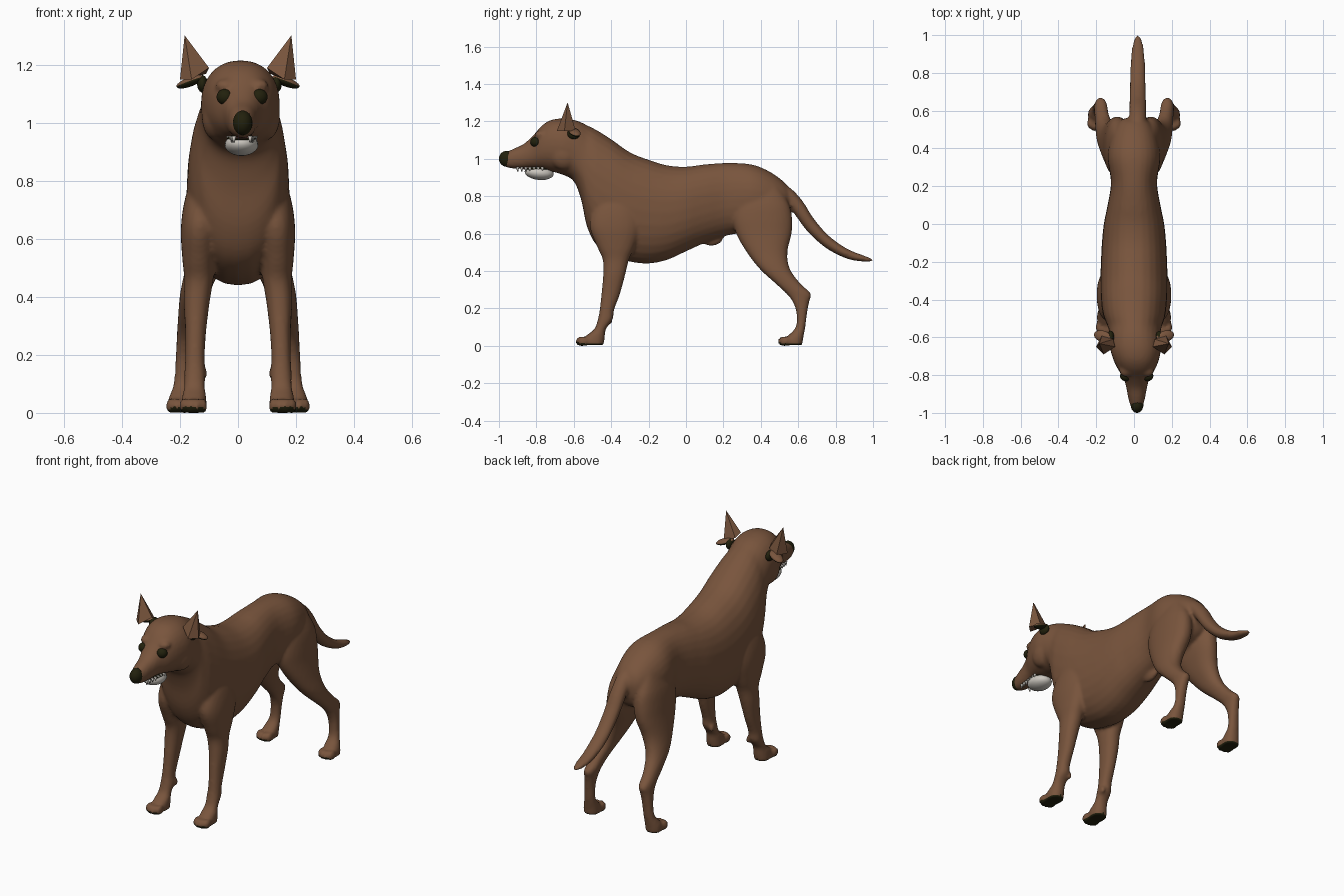
import bpy, bmesh
from math import cos, sin, pi
from mathutils import Vector, Matrix, Euler

cube = bpy.data.objects.get("Cube")
if cube:
    bpy.data.objects.remove(cube)


def material(name, color):
    m = bpy.data.materials.new(name)
    m.use_nodes = True
    m.diffuse_color = (*color, 1)
    m.node_tree.nodes["Principled BSDF"].inputs["Base Color"].default_value = (*color, 1)
    return m


BROWN = material("brown coat", (.19, .09, .046))
DARK = material("dark skin", (.016, .015, .004))
WHITE = material("jaw white", (.6, .57, .52))
PINK = material("tongue pink", (.5, .17, .17))


def make_object(name, bm, *mats):
    bmesh.ops.recalc_face_normals(bm, faces=bm.faces)
    for f in bm.faces:
        f.smooth = True
    mesh = bpy.data.meshes.new(name)
    bm.to_mesh(mesh)
    bm.free()
    for m in mats:
        mesh.materials.append(m)
    obj = bpy.data.objects.new(name, mesh)
    bpy.context.collection.objects.link(obj)
    return obj


def smooth_rows(rows, steps=4):
    """Catmull-Rom interpolation between cross-section rows."""
    rows = [Vector(r) for r in rows]
    out = []
    for i in range(len(rows) - 1):
        p0, p1, p2 = rows[max(i - 1, 0)], rows[i], rows[i + 1]
        p3 = rows[min(i + 2, len(rows) - 1)]
        for k in range(steps):
            t = k / steps
            out.append(p1 + (p2 - p0) * (t / 2) + (p0 * 2 - p1 * 5 + p2 * 4 - p3) * (t * t / 2)
                       + (p1 * 3 - p0 - p2 * 3 + p3) * (t ** 3 / 2))
    return out + [rows[-1]]


def loft(bm, rows, place, sides=28, power=.9):
    """Skin rounded sections; place(row, a, b) maps a unit circle to space."""
    rings = []
    for r in smooth_rows(rows):
        ring = []
        for k in range(sides):
            c, s = cos(2 * pi * k / sides), sin(2 * pi * k / sides)
            a = abs(c) ** power * (1 if c > 0 else -1)
            b = abs(s) ** power * (1 if s > 0 else -1)
            ring.append(bm.verts.new(place(r, a, b)))
        rings.append(ring)
    for lo, hi in zip(rings, rings[1:]):
        for k in range(sides):
            n = (k + 1) % sides
            bm.faces.new((lo[k], lo[n], hi[n], hi[k]))
    bm.faces.new(rings[0][::-1])
    bm.faces.new(rings[-1])


def ball(bm, center, radii, turn=(0, 0, 0)):
    matrix = Matrix.LocRotScale(Vector(center), Euler(turn), Vector(radii))
    bmesh.ops.create_uvsphere(bm, u_segments=20, v_segments=12, radius=1, matrix=matrix)


def ball_object(name, mat, center, radii, turn=(0, 0, 0)):
    bm = bmesh.new()
    ball(bm, center, radii, turn)
    return make_object(name, bm, mat)


def upright(center_x):
    # row: y, bottom, top, half width
    def place(r, a, b):
        y, low, high, half = r
        shift = center_x(y)
        return (shift + half * a, y, (low + high) / 2 + (high - low) / 2 * b)
    return place


def level(side):
    # row: z, front, back, inner, outer
    def rowfix(r, a, b):
        z, y0, y1, x0, x1 = r
        return (side * ((x0 + x1) / 2 + (x1 - x0) / 2 * a), (y0 + y1) / 2 + (y1 - y0) / 2 * b, z)
    return rowfix


# Trunk, neck and head: y, bottom, top, half width
trunk = [(.56, .72, .82, .05), (.53, .66, .87, .09), (.45, .62, .93, .125), (.35, .61, .97, .14),
         (.22, .59, .978, .122), (.1, .55, .97, .14), (0, .505, .958, .16), (-.1, .46, .965, .17),
         (-.2, .44, .995, .175), (-.3, .45, 1.035, .178), (-.4, .48, 1.105, .175),
         (-.48, .54, 1.155, .165), (-.53, .64, 1.18, .148), (-.56, .78, 1.195, .138),
         (-.6, .88, 1.208, .135), (-.66, .915, 1.216, .135), (-.72, .932, 1.208, .12),
         (-.77, .945, 1.178, .098), (-.82, .95, 1.122, .068), (-.87, .948, 1.078, .054),
         (-.92, .948, 1.055, .045), (-.96, .955, 1.035, .033), (-.975, .97, 1.02, .02)]

# Tail: y, bottom, top, half width
tail = [(.46, .82, .92, .03), (.53, .77, .865, .045), (.58, .705, .825, .045), (.63, .635, .765, .045),
        (.68, .58, .685, .043), (.76, .515, .592, .041), (.86, .466, .52, .038),
        (.94, .451, .487, .03), (.985, .45, .47, .017), (1, .455, .463, .006)]

# Legs: z, front, back, inner, outer
foreleg = [(.84, -.44, -.3, .06, .14), (.75, -.49, -.26, .06, .18), (.64, -.515, -.24, .065, .197),
           (.53, -.475, -.275, .078, .192), (.46, -.445, -.305, .085, .185), (.38, -.443, -.325, .098, .187),
           (.28, -.452, -.352, .11, .182), (.19, -.462, -.385, .115, .182), (.14, -.472, -.392, .112, .185),
           (.09, -.49, -.428, .114, .186), (.05, -.54, -.434, .109, .194), (.008, -.55, -.44, .108, .197)]
hindleg = [(.86, .33, .49, .04, .11), (.76, .27, .55, .02, .145), (.68, .25, .568, .015, .158),
           (.6, .268, .565, .025, .166), (.5, .325, .542, .06, .182), (.41, .395, .556, .1, .2),
           (.33, .482, .615, .13, .207), (.28, .536, .668, .14, .21), (.24, .568, .66, .148, .212),
           (.18, .59, .648, .156, .216), (.1, .587, .638, .16, .222), (.05, .54, .628, .155, .24),
           (.008, .53, .622, .155, .245)]

bm = bmesh.new()
loft(bm, trunk, upright(lambda y: .014 * min(1, max(0, (-y - .45) * 3))))
loft(bm, tail, upright(lambda y: .02 * min(1, max(0, (y - .4) * 6))), power=1)
for side in (-1, 1):
    loft(bm, foreleg, level(side))
    loft(bm, hindleg, level(side))
    # Four toes on every paw
    for front, inner in ((-.548, .121), (.533, .167)):
        for toe in range(4):
            lead = .012 if toe in (1, 2) else 0
            ball(bm, (side * (inner + toe * .022), front - lead, .027), (.015, .032, .026))
    # Brow, cheek and dewclaw
    ball(bm, (.014 + side * .057, -.775, 1.128), (.035, .035, .024))
    ball(bm, (.01 + side * .085, -.65, 1.02), (.05, .08, .08))
    ball(bm, (side * .118, -.41, .135), (.013, .02, .022))
# Sheath under the belly
ball(bm, (0, .15, .568), (.022, .055, .032), (.35, 0, 0))
coat = make_object("coat_body", bm, BROWN, DARK)

# Fuse the coat into one skin, then soften the joints
remesh = coat.modifiers.new("fuse", "REMESH")
remesh.mode = "VOXEL"
remesh.voxel_size = .0095
remesh.use_smooth_shade = True
soften = coat.modifiers.new("soften", "SMOOTH")
soften.factor = .5
soften.iterations = 5
fused = bpy.data.meshes.new_from_object(coat.evaluated_get(bpy.context.evaluated_depsgraph_get()))
coat.modifiers.clear()
coat.data = fused
# Dark pads under the paws
for face in fused.polygons:
    face.use_smooth = True
    face.material_index = int(face.center.z < .03 and face.normal.z < -.3)
low = min(v.co.z for v in fused.vertices)
for v in fused.vertices:
    if v.co.z < .1:
        v.co.z -= low * (1 - v.co.z / .1)

# Muzzle
ball_object("nose", DARK, (.016, -.958, 1), (.034, .042, .043), (.25, 0, 0))
ball_object("lower_jaw", WHITE, (.012, -.785, .925), (.058, .078, .038), (-.1, 0, 0))
ball_object("tongue", PINK, (.012, -.83, .95), (.03, .055, .011), (-.1, 0, 0))
ball_object("mouth_lining", DARK, (.012, -.79, .947), (.05, .08, .013))

# Upper teeth along both lips
bm = bmesh.new()
for side in (-1, 1):
    for i in range(7):
        spot = Matrix.Translation((.014 + side * (.028 + i * .003), -.9 + i * .022, .944))
        bmesh.ops.create_cone(bm, cap_ends=True, segments=8, radius1=.003, radius2=.008,
                              depth=.022, matrix=spot)
make_object("upper_teeth", bm, WHITE)

for side, label in ((-1, "right"), (1, "left")):
    # Eye patch on the slope of the face
    ball_object(label + "_eye", DARK, (.014 + side * .06, -.806, 1.09), (.029, .026, .027), (0, 0, side * .5))
    # Upright pointed ear
    bm = bmesh.new()
    base = [bm.verts.new((side * x, y, z)) for x, y, z in
            ((.2, -.65, 1.15), (.16, -.69, 1.15), (.1, -.65, 1.19), (.11, -.61, 1.17), (.17, -.59, 1.15))]
    tip = bm.verts.new((side * .184, -.633, 1.302))
    bm.faces.new(base)
    for a, b in zip(base, base[1:] + base[:1]):
        bm.faces.new((a, b, tip))
    ear = make_object(label + "_ear", bm, BROWN)
    for face in ear.data.polygons:
        face.use_smooth = False
    # Folded flap behind the ear, dark below
    flap = ball_object(label + "_ear_flap", BROWN, (side * .165, -.595, 1.142), (.052, .03, .016), (0, side * .35, side * .3))
    flap.data.materials.append(DARK)
    for face in flap.data.polygons:
        face.material_index = int(face.normal.z < -.1)
    ball_object(label + "_ear_hollow", DARK, (.005 + side * .128, -.6, 1.135), (.018, .035, .03))
